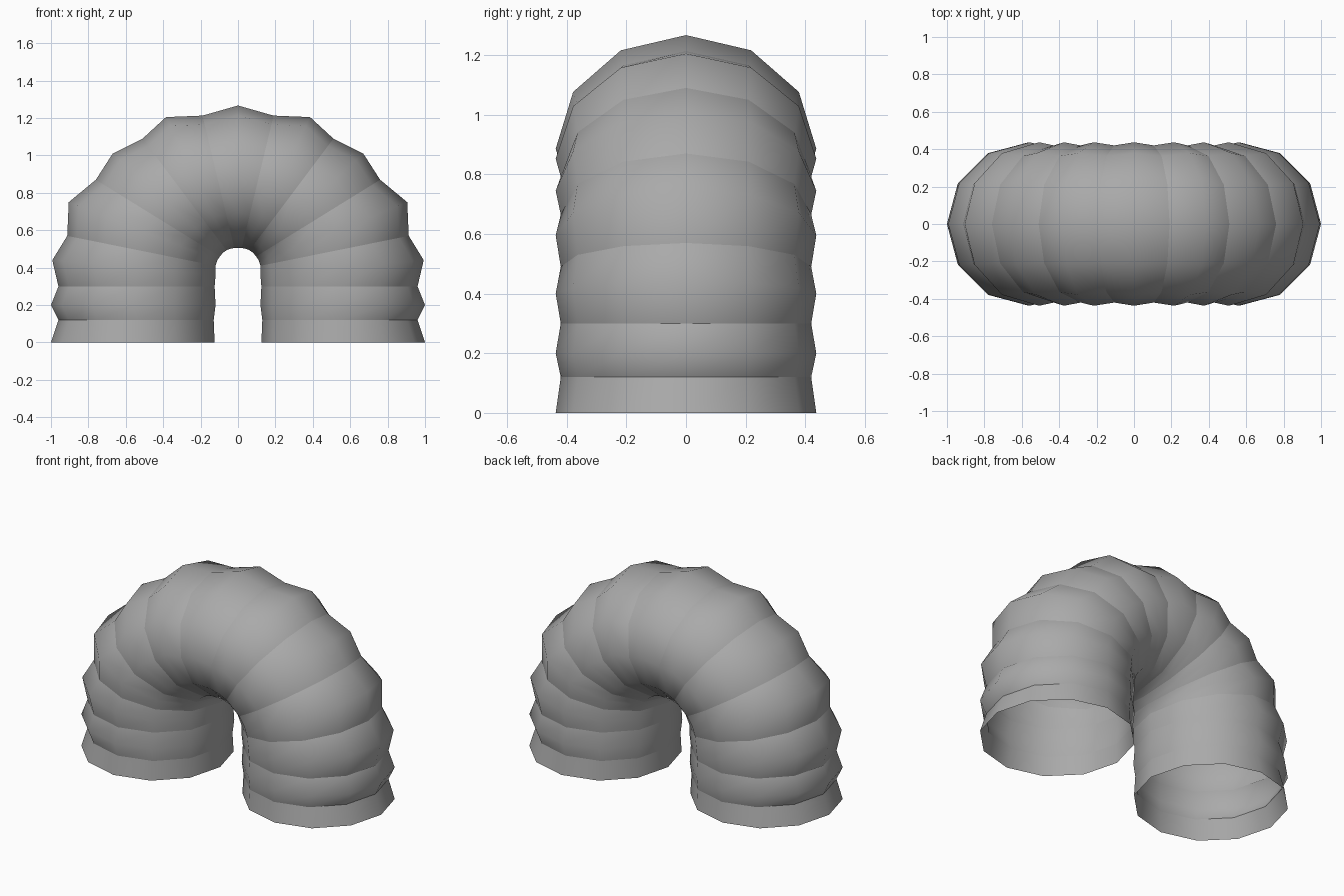
import bpy, bmesh
from math import sin, cos, tau
from mathutils import Vector

cube = bpy.data.objects.get("Cube")
if cube:
    bpy.data.objects.remove(cube, do_unlink=True)

SIDES = 12
BULGE, GROOVE = 0.437, 0.42

# Half of the arch, foot to crown: outer x, z and inner x, z of each ring.
# Rings alternate between a bulge and a groove.
half = [
    (1.00, 0.00, 0.125, 0.00),
    (0.96, 0.12, 0.13, 0.12),
    (1.00, 0.20, 0.12, 0.20),
    (0.96, 0.30, 0.125, 0.30),
    (0.993, 0.44, 0.12, 0.36),
    (0.913, 0.57, 0.12, 0.41),
    (0.905, 0.75, 0.11, 0.44),
    (0.76, 0.87, 0.097, 0.46),
    (0.67, 1.01, 0.08, 0.48),
    (0.51, 1.09, 0.062, 0.493),
    (0.385, 1.205, 0.045, 0.50),
    (0.19, 1.213, 0.02, 0.505),
    (0.00, 1.267, 0.00, 0.505),
]
mirrored = [(-ox, oz, -ix, iz) for ox, oz, ix, iz in half[-2::-1]]

# Material
grey = bpy.data.materials.new("hose grey")
grey.use_nodes = True
colour = (0.4, 0.4, 0.4, 1)
grey.diffuse_color = colour
grey.node_tree.nodes["Principled BSDF"].inputs["Base Color"].default_value = colour

# Ribbed tube, open at both feet
bm = bmesh.new()
rings = []
for i, (ox, oz, ix, iz) in enumerate(half + mirrored):
    outer, inner = Vector((ox, 0, oz)), Vector((ix, 0, iz))
    centre, reach = (outer + inner) / 2, (outer - inner) / 2
    width = Vector((0, GROOVE if i % 2 else BULGE, 0))
    rings.append([bm.verts.new(centre + reach * cos(tau * k / SIDES)
                               + width * sin(tau * k / SIDES))
                  for k in range(SIDES)])

for a, b in zip(rings, rings[1:]):
    for k in range(SIDES):
        n = (k + 1) % SIDES
        bm.faces.new((a[k], a[n], b[n], b[k])).smooth = True
bmesh.ops.recalc_face_normals(bm, faces=bm.faces)

# Point the normals out of the tube
crown = max(bm.faces, key=lambda f: f.calc_center_median().z)
if crown.normal.z < 0:
    bmesh.ops.reverse_faces(bm, faces=bm.faces)

# Creases in the grooves, soft bulges
for ring in rings[1::2]:
    for k in range(SIDES):
        bm.edges.get((ring[k], ring[(k + 1) % SIDES])).smooth = False

mesh = bpy.data.meshes.new("ribbed_arch_tube")
bm.to_mesh(mesh)
bm.free()
mesh.materials.append(grey)
bpy.context.collection.objects.link(bpy.data.objects.new("ribbed_arch_tube", mesh))
